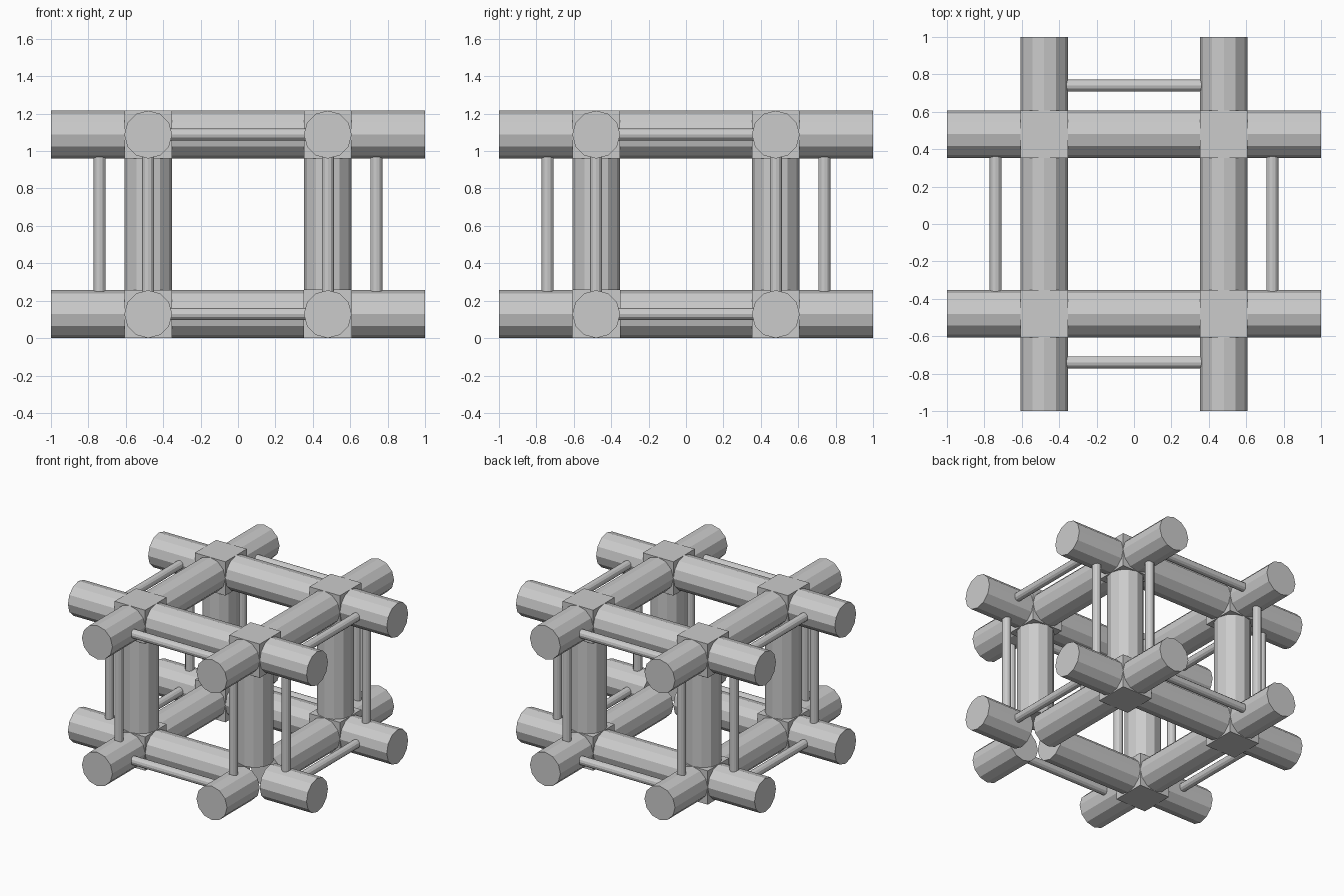
import bpy
from mathutils import Vector

cube = bpy.data.objects.get("Cube")
if cube:
    bpy.data.objects.remove(cube, do_unlink=True)

R = 0.128            # beam radius, half of a corner block
C = 0.48             # corner offset from the centre
LEVELS = (R, R + 2 * C)
MID = R + C
ROD_R, ROD_OFF, ROD_HALF = 0.032, 0.74, 0.36

steel = bpy.data.materials.new("light_grey")
steel.use_nodes = True
grey = (0.6, 0.6, 0.6, 1)
steel.diffuse_color = grey
steel.node_tree.nodes["Principled BSDF"].inputs["Base Color"].default_value = grey


def finish(name):
    ob = bpy.context.object
    ob.name = name
    ob.data.materials.append(steel)


def bar(name, start, end, radius):
    """Twelve-sided bar between two points, with ridges facing the axes."""
    start, end = Vector(start), Vector(end)
    way = end - start
    bpy.ops.mesh.primitive_cylinder_add(
        vertices=12, radius=radius, depth=way.length, location=(start + end) / 2,
        rotation=way.to_track_quat('Z', 'Y').to_euler())
    finish(name)


def along(axis, t, side, z):
    """Point at distance t along a horizontal axis, offset sideways."""
    return (t, side, z) if axis == "x" else (side, t, z)


# Corner blocks, with the lower front left joint left open
for x in (-C, C):
    for y in (-C, C):
        for z in LEVELS:
            if x > 0 and y < 0 and z < MID:
                continue
            bpy.ops.mesh.primitive_cube_add(size=2 * R, location=(x, y, z))
            finish("corner_block")
        # Upright posts between the blocks
        bar("post", (x, y, LEVELS[0] + R), (x, y, LEVELS[1] - R), R)

for axis in "xy":
    for s in (-1, 1):
        for z in LEVELS:
            # Level beams and the stubs that continue them outwards
            bar("beam", along(axis, -C + R, s * C, z), along(axis, C - R, s * C, z), R)
            for e in (-1, 1):
                bar("stub", along(axis, e * (C + R), s * C, z), along(axis, e, s * C, z), R)
            # Thin level rods joining neighbouring stubs
            bar("level_rod", along(axis, -ROD_HALF, s * ROD_OFF, z),
                along(axis, ROD_HALF, s * ROD_OFF, z), ROD_R)
        # Thin upright rods joining lower and upper stubs
        for e in (-1, 1):
            bar("upright_rod", along(axis, e * ROD_OFF, s * C, MID - ROD_HALF),
                along(axis, e * ROD_OFF, s * C, MID + ROD_HALF), ROD_R)
